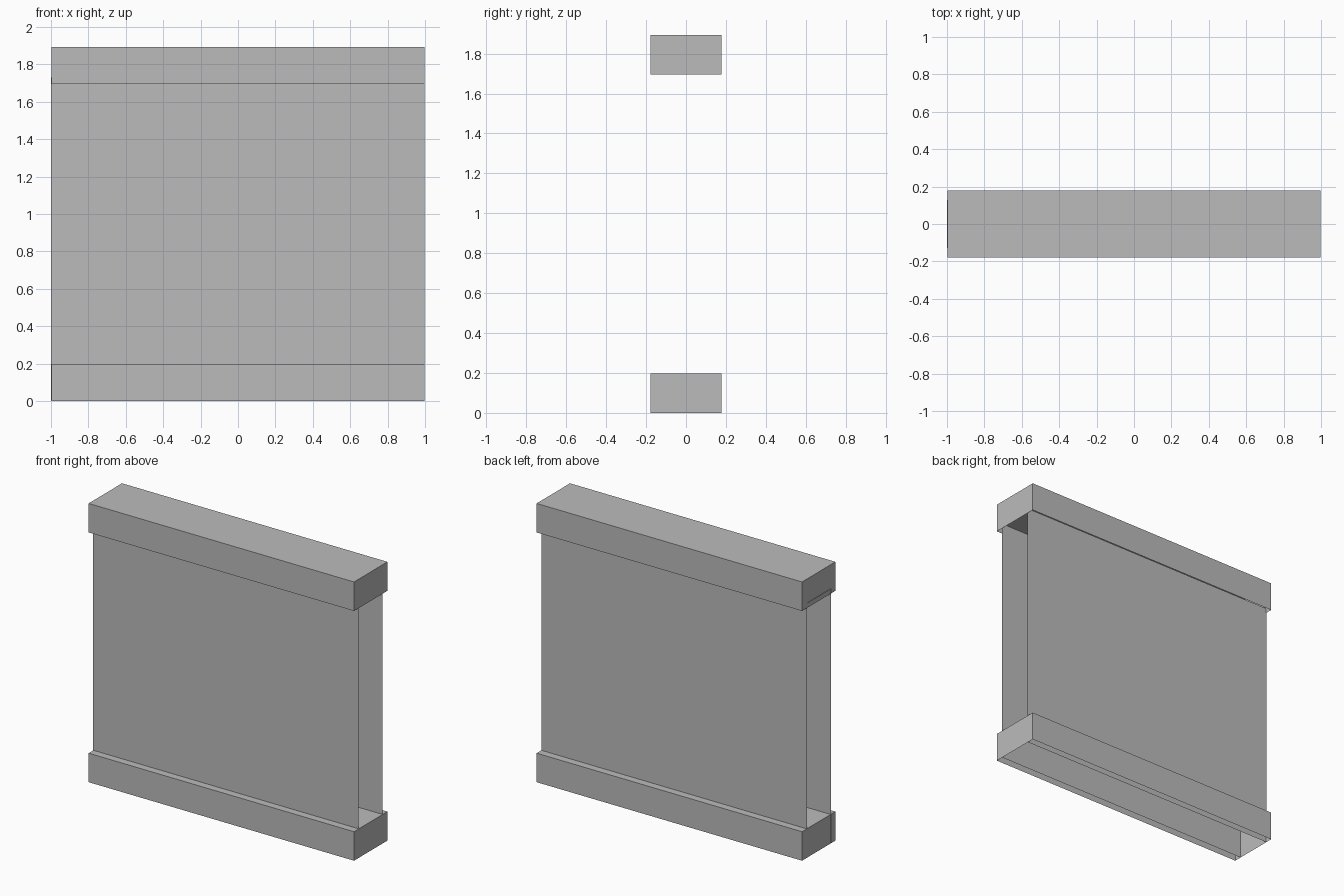
import bpy
import bmesh
from mathutils import Vector

if "Cube" in bpy.data.objects:
    bpy.data.objects.remove(bpy.data.objects["Cube"], do_unlink=True)

GREY = (0.5, 0.5, 0.5, 1.0)
grey = bpy.data.materials.new("plain_grey")
grey.use_nodes = True
grey.diffuse_color = GREY
grey.node_tree.nodes["Principled BSDF"].inputs["Base Color"].default_value = GREY


def open_box(name, low, high, open_sides):
    """Thin-walled box with the faces pointing along open_sides removed."""
    low, high = Vector(low), Vector(high)
    bm = bmesh.new()
    bmesh.ops.create_cube(bm, size=1)
    bm.normal_update()
    missing = [f for f in bm.faces
               if any(f.normal.dot(Vector(d)) > 0.9 for d in open_sides)]
    bmesh.ops.delete(bm, geom=missing, context="FACES")
    bmesh.ops.scale(bm, vec=high - low, verts=bm.verts)
    bmesh.ops.translate(bm, vec=(low + high) / 2, verts=bm.verts)
    mesh = bpy.data.meshes.new(name)
    bm.to_mesh(mesh)
    bm.free()
    mesh.materials.append(grey)
    obj = bpy.data.objects.new(name, mesh)
    bpy.context.collection.objects.link(obj)
    return obj


DOWN, LEFT, RIGHT = (0, 0, -1), (1, 0, 0), (-1, 0, 0)
DEPTH, CORE, RAIL, TOP = 0.179, 0.128, 0.197, 1.893

# Bottom and top rails, both hollow and open underneath
for name, base in (("bottom_rail", 0), ("top_rail", TOP - RAIL)):
    open_box(name, (-0.997, -DEPTH, base), (0.997, DEPTH, base + RAIL), [DOWN])

# Wall panels joined by a cap inside the top rail, open at the ends and below
open_box("wall_panels", (-1, -CORE, 0.002), (0.996, CORE, 1.73),
         [DOWN, LEFT, RIGHT])
